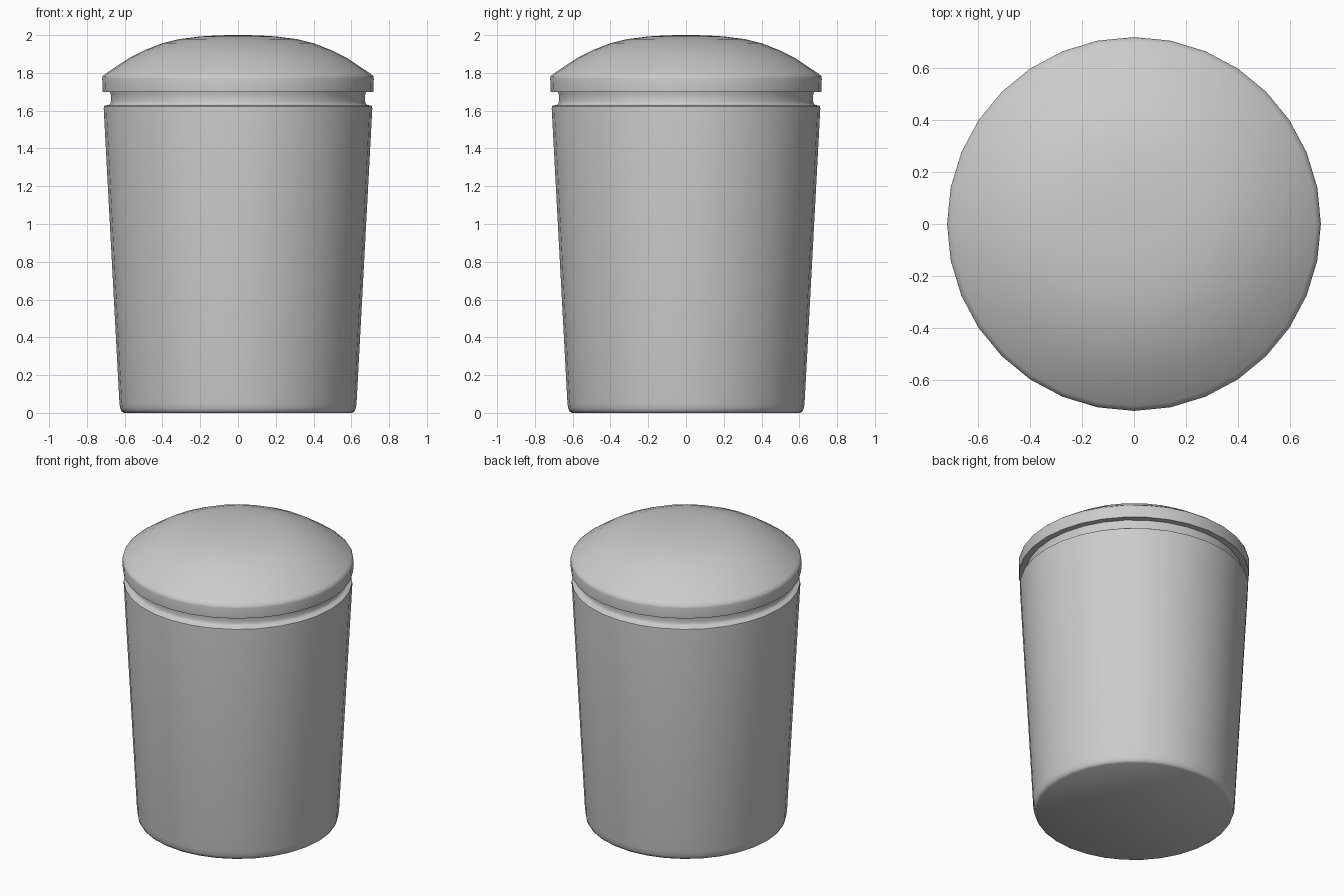
import bpy, bmesh, math

if "Cube" in bpy.data.objects:
    bpy.data.objects.remove(bpy.data.objects["Cube"])

SIDES = 32


def lathe(name, profile):
    """Spin an (r, z) profile that starts and ends on the z axis."""
    bm = bmesh.new()
    rings = []
    for r, z in profile:
        if r == 0:
            rings.append([bm.verts.new((0, 0, z))] * SIDES)
        else:
            rings.append([bm.verts.new((r * math.cos(2 * math.pi * i / SIDES),
                                        r * math.sin(2 * math.pi * i / SIDES), z))
                          for i in range(SIDES)])
    for low, high in zip(rings, rings[1:]):
        for i in range(SIDES):
            j = (i + 1) % SIDES
            corners = list(dict.fromkeys((low[i], low[j], high[j], high[i])))
            bm.faces.new(corners)
    bmesh.ops.recalc_face_normals(bm, faces=bm.faces)
    mesh = bpy.data.meshes.new(name)
    bm.to_mesh(mesh)
    bm.free()
    obj = bpy.data.objects.new(name, mesh)
    bpy.context.collection.objects.link(obj)
    bpy.ops.object.select_all(action='DESELECT')
    obj.select_set(True)
    bpy.context.view_layer.objects.active = obj
    bpy.ops.object.shade_smooth_by_angle(angle=math.radians(40))
    return obj


# Tapered container with a recessed neck
lathe("container_body", [
    (0, 0), (0.605, 0), (0.617, 0.008), (0.624, 0.025), (0.628, 0.055),
    (0.711, 1.61), (0.710, 1.623), (0.704, 1.627),
    (0.685, 1.63), (0.677, 1.636), (0.673, 1.65),
    (0.673, 1.68), (0.677, 1.70), (0, 1.70)])

# Domed lid with a short vertical skirt
lathe("lid", [
    (0, 1.70), (0.716, 1.70), (0.719, 1.77), (0.716, 1.783),
    (0.70, 1.797), (0.64, 1.837), (0.575, 1.88), (0.49, 1.922),
    (0.40, 1.957), (0.31, 1.979), (0.20, 1.993), (0.10, 1.999), (0, 2.0)])
